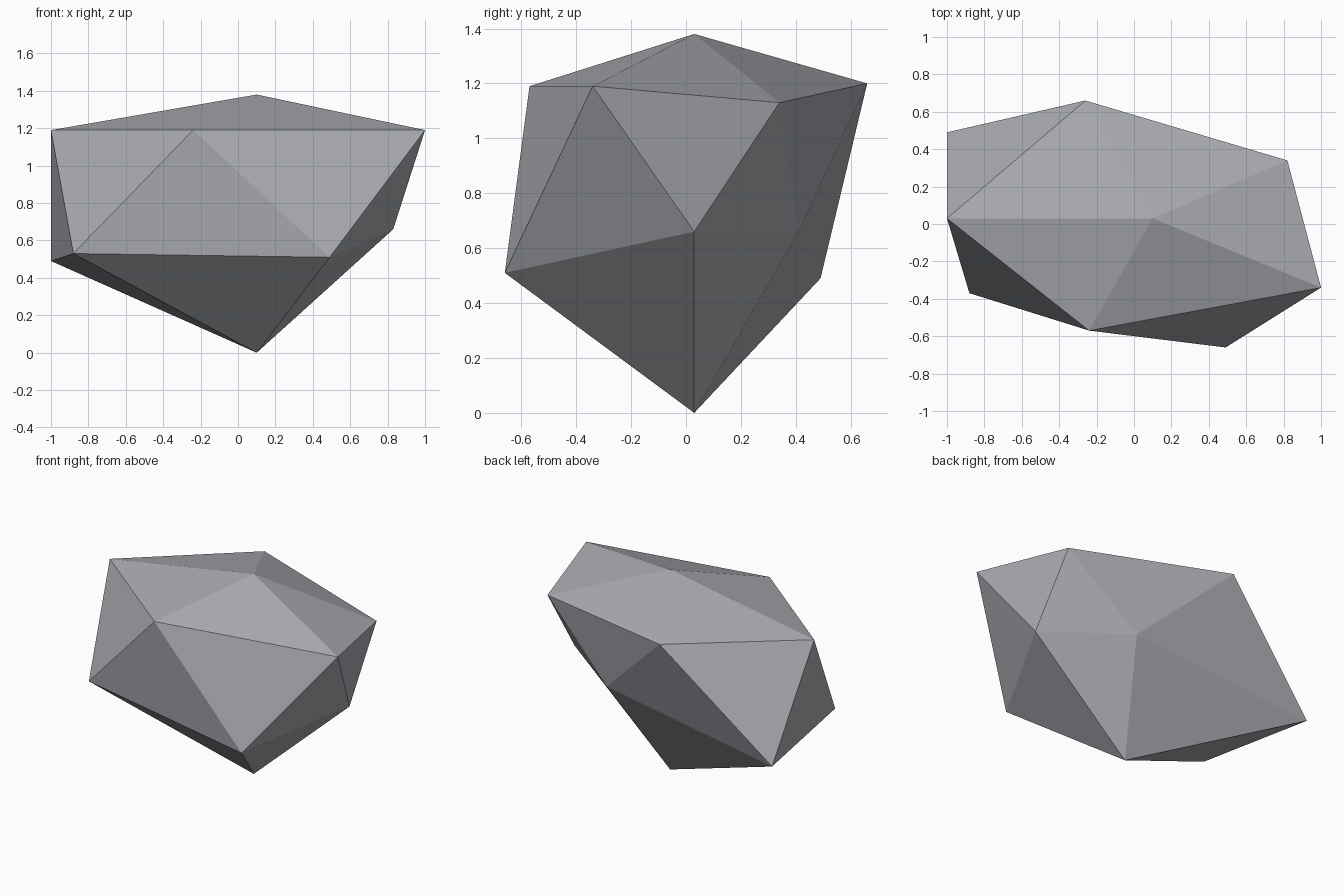
import bpy
import bmesh

cube = bpy.data.objects.get("Cube")
if cube:
    bpy.data.objects.remove(cube, do_unlink=True)

# Stone colour
stone = bpy.data.materials.new("stone_grey")
stone.use_nodes = True
grey = (0.40, 0.41, 0.44, 1.0)
stone.diffuse_color = grey
bsdf = stone.node_tree.nodes["Principled BSDF"]
bsdf.inputs["Base Color"].default_value = grey
bsdf.inputs["Roughness"].default_value = 0.9

# Two staggered rings of corners, counter-clockwise, closed by two tips
upper_ring = [(0.82, 0.34, 1.13), (-0.26, 0.66, 1.20), (-1.0, 0.03, 1.19),
              (-0.24, -0.57, 1.19), (1.0, -0.34, 1.19)]
lower_ring = [(0.32, 0.41, 0.66), (-1.0, 0.49, 0.49), (-0.88, -0.37, 0.53),
              (0.49, -0.66, 0.51), (0.83, 0.03, 0.66)]

bm = bmesh.new()
top = bm.verts.new((0.10, 0.03, 1.38))
bottom = bm.verts.new((0.10, 0.03, 0.0))
upper = [bm.verts.new(p) for p in upper_ring]
lower = [bm.verts.new(p) for p in lower_ring]

# Cap, zigzag side band and underside
count = len(upper)
for i in range(count):
    j = (i + 1) % count
    bm.faces.new((top, upper[i], upper[j]))
    bm.faces.new((upper[i], lower[i], upper[j]))
    bm.faces.new((lower[i], lower[j], upper[j]))
    bm.faces.new((bottom, lower[j], lower[i]))
bmesh.ops.recalc_face_normals(bm, faces=bm.faces)

mesh = bpy.data.meshes.new("rock")
bm.to_mesh(mesh)
bm.free()
mesh.materials.append(stone)
rock = bpy.data.objects.new("rock", mesh)
bpy.context.scene.collection.objects.link(rock)
